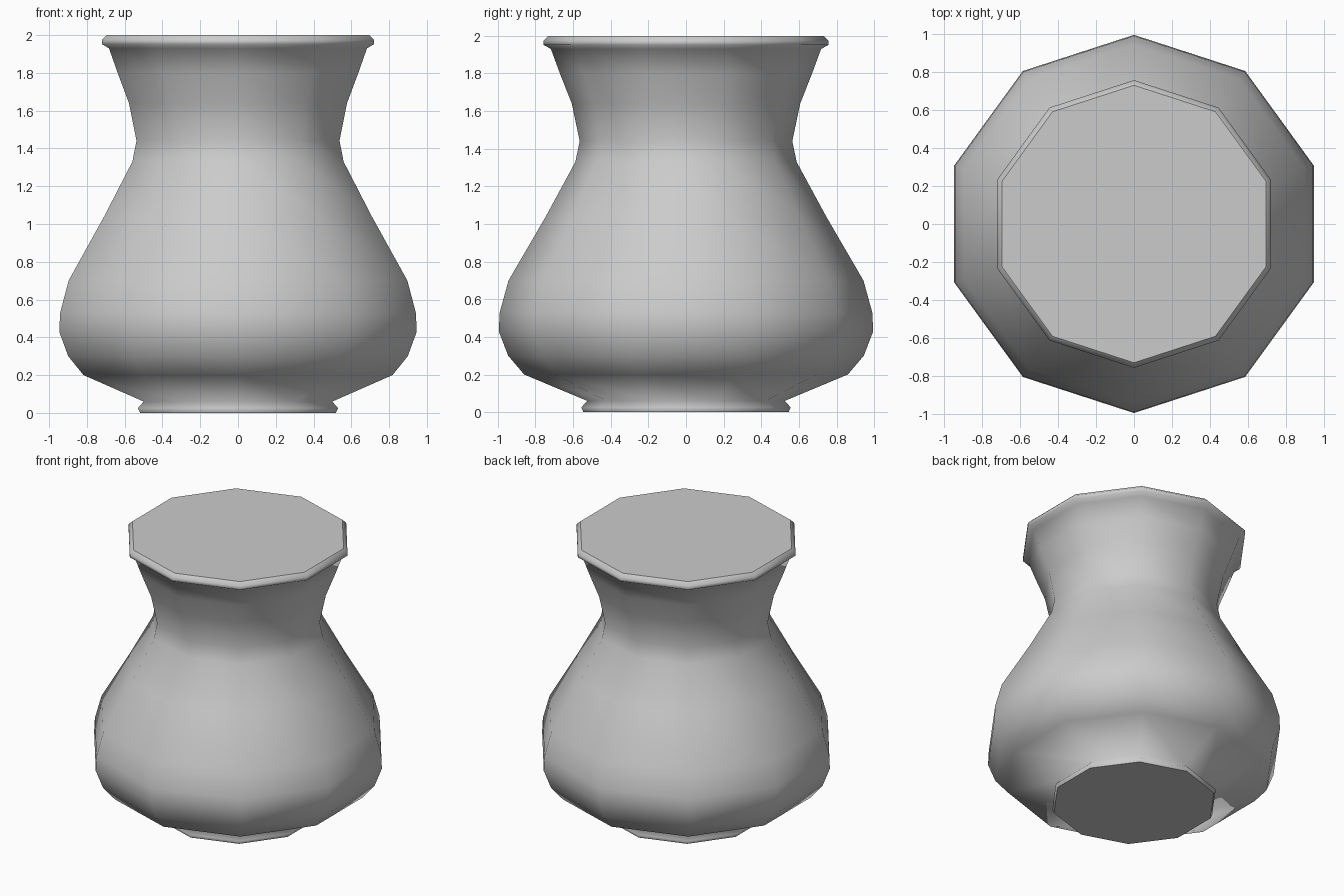
import bpy, bmesh
from math import sin, cos, tau

cube = bpy.data.objects.get("Cube")
if cube:
    bpy.data.objects.remove(cube, do_unlink=True)

SIDES = 10

# (radius, height) from the foot up to the rim
PROFILE = [
    (0.545, 0.0), (0.557, 0.025), (0.525, 0.06),                # foot
    (0.86, 0.20), (0.945, 0.30), (0.995, 0.43), (0.99, 0.53),   # belly
    (0.943, 0.70), (0.745, 1.04), (0.588, 1.33),                # shoulder
    (0.565, 1.44), (0.607, 1.64), (0.67, 1.80), (0.718, 1.93),  # neck
    (0.757, 1.952), (0.757, 1.975), (0.73, 2.0),                # rim
]

# Plain grey clay
clay = bpy.data.materials.new("grey clay")
clay.use_nodes = True
colour = (0.6, 0.6, 0.6, 1.0)
clay.diffuse_color = colour
clay.node_tree.nodes["Principled BSDF"].inputs["Base Color"].default_value = colour

# Turned vase body, with a corner at front and back
bm = bmesh.new()
rings = [[bm.verts.new((r * sin(tau * i / SIDES), r * cos(tau * i / SIDES), z))
          for i in range(SIDES)] for r, z in PROFILE]
for low, high in zip(rings, rings[1:]):
    for i in range(SIDES):
        j = (i + 1) % SIDES
        bm.faces.new((low[i], low[j], high[j], high[i])).smooth = True

# Flat lid and base
bm.faces.new(rings[0]).smooth = False
bm.faces.new(rings[-1]).smooth = False
bmesh.ops.recalc_face_normals(bm, faces=bm.faces[:])
for edge in bm.edges:
    if any(not face.smooth for face in edge.link_faces):
        edge.smooth = False

mesh = bpy.data.meshes.new("vase")
bm.to_mesh(mesh)
bm.free()
mesh.materials.append(clay)
vase = bpy.data.objects.new("vase", mesh)
bpy.context.collection.objects.link(vase)
